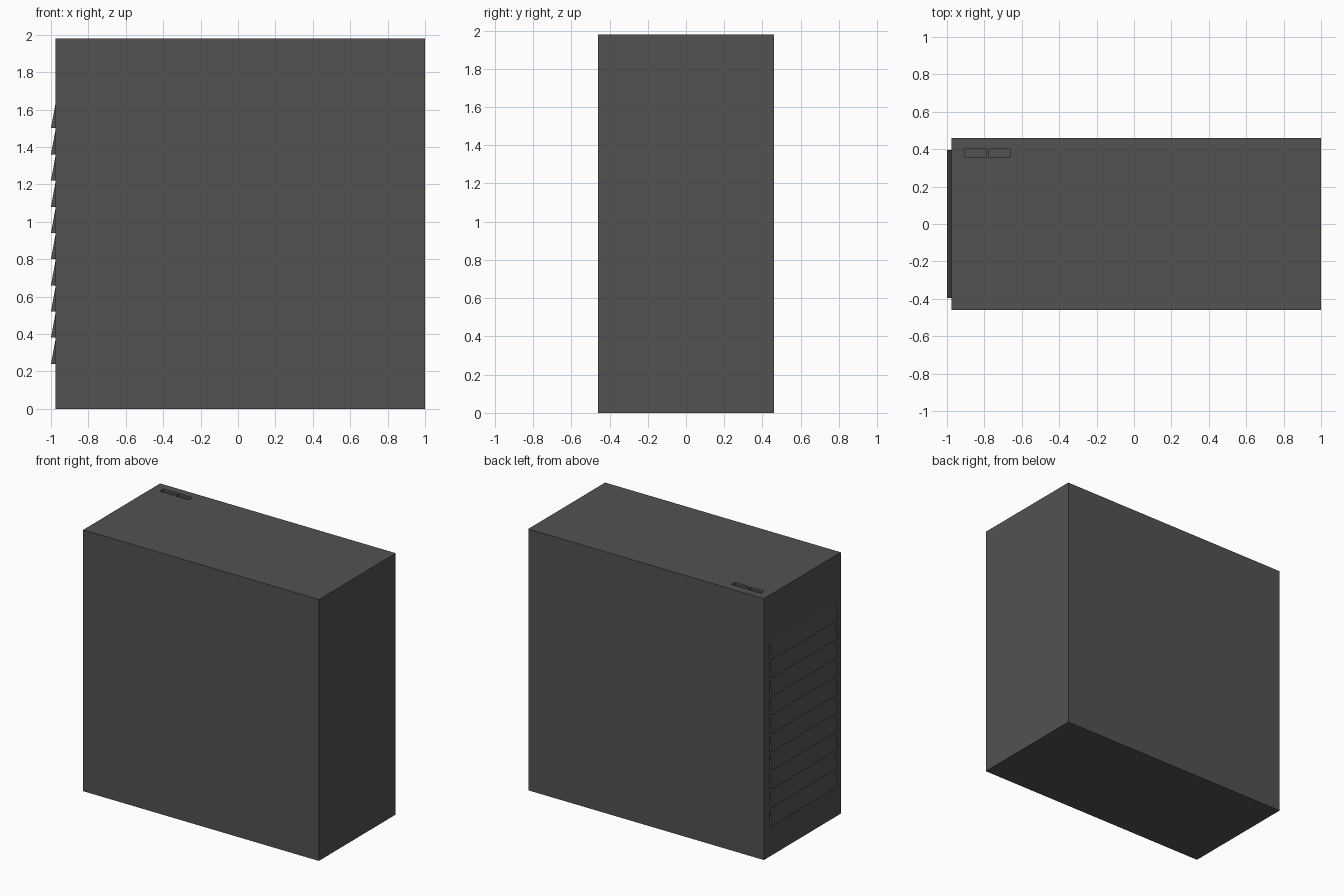
import bpy

if "Cube" in bpy.data.objects:
    bpy.data.objects.remove(bpy.data.objects["Cube"])

X0, X1, HALF_Y, TOP = -0.975, 1.0, 0.46, 1.98

charcoal = bpy.data.materials.new("charcoal_grey")
charcoal.diffuse_color = (0.085, 0.085, 0.085, 1)
charcoal.use_nodes = True
charcoal.node_tree.nodes["Principled BSDF"].inputs["Base Color"].default_value = charcoal.diffuse_color


def make_mesh(name, verts, faces):
    mesh = bpy.data.meshes.new(name)
    mesh.from_pydata(verts, [], faces)
    mesh.materials.append(charcoal)
    obj = bpy.data.objects.new(name, mesh)
    bpy.context.collection.objects.link(obj)
    return obj


def make_box(name, x0, x1, y0, y1, z0, z1):
    verts = [(x, y, z) for x in (x0, x1) for y in (y0, y1) for z in (z0, z1)]
    faces = [(0, 1, 3, 2), (4, 6, 7, 5), (0, 4, 5, 1),
             (2, 3, 7, 6), (0, 2, 6, 4), (1, 5, 7, 3)]
    return make_mesh(name, verts, faces)


# Case
case = make_box("case", X0, X1, -HALF_Y, HALF_Y, 0, TOP)

# Two port recesses cut into the top
for i, (a, b) in enumerate([(-0.905, -0.79), (-0.775, -0.66)]):
    cutter = make_box(f"port_cutter_{i}", a, b, 0.355, 0.40, TOP - 0.02, TOP + 0.05)
    cutter.hide_render = True
    cutter.display_type = 'WIRE'
    cut = case.modifiers.new(f"port_{i}", 'BOOLEAN')
    cut.operation = 'DIFFERENCE'
    cut.solver = 'EXACT'
    cut.object = cutter
    bpy.context.view_layer.objects.active = case
    bpy.ops.object.modifier_apply(modifier=cut.name)
    bpy.data.objects.remove(cutter)

# Ten wedge-shaped louvres on the end panel
W = 0.395
for i in range(10):
    z = 0.24 + i * 0.14
    profile = [(X0, z), (-1.0, z), (X0, z + 0.135)]
    verts = [(x, y, h) for y in (-W, W) for x, h in profile]
    make_mesh(f"louvre_{i}", verts,
              [(0, 2, 1), (3, 4, 5), (0, 1, 4, 3), (1, 2, 5, 4), (2, 0, 3, 5)])
